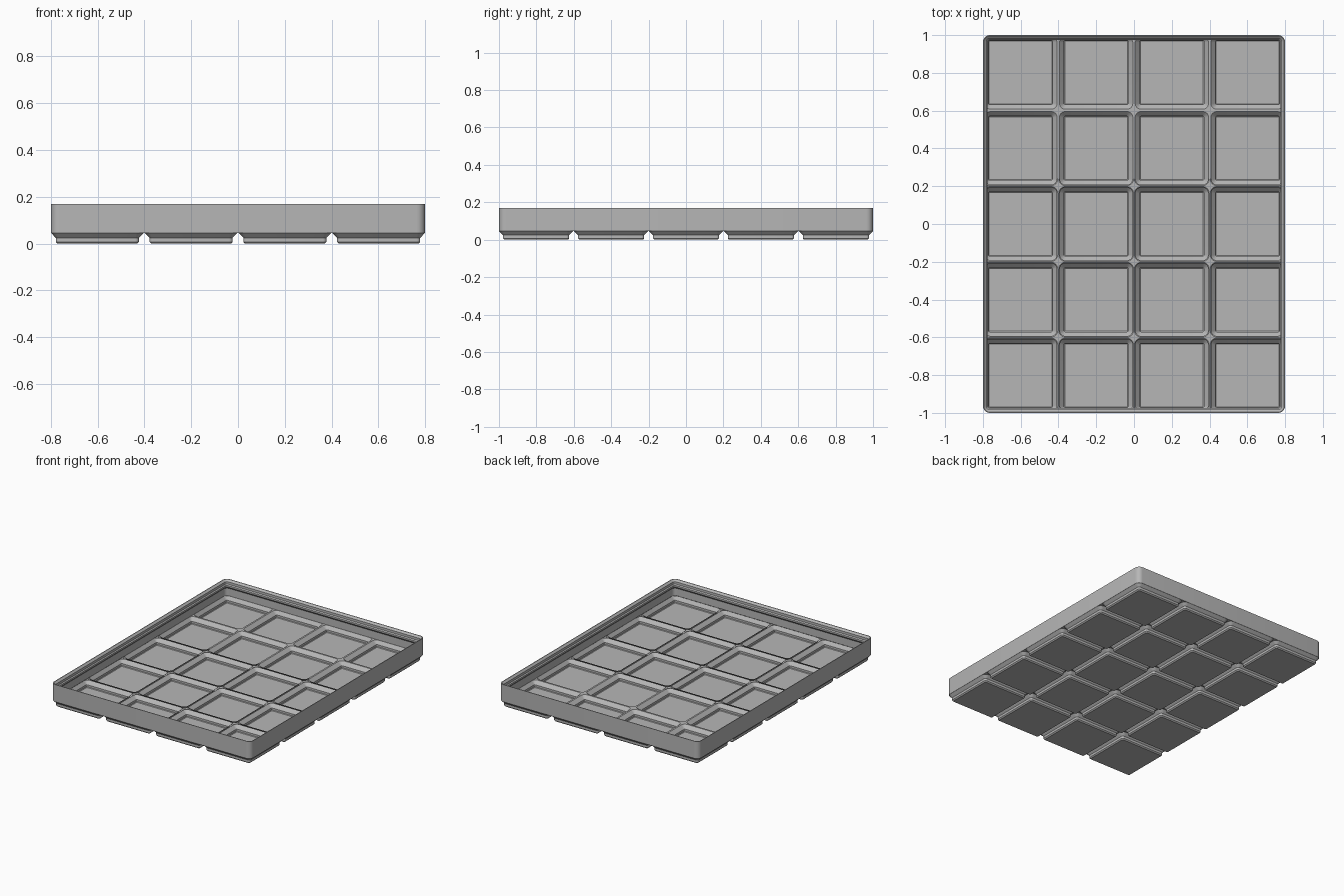
import bpy, bmesh, math

cube = bpy.data.objects.get("Cube")
if cube:
    bpy.data.objects.remove(cube, do_unlink=True)

MM = 2.0 / 209.5            # the tray is laid out in millimetres
COLS, ROWS, PITCH = 4, 5, 42
HALF_X, HALF_Y = COLS * PITCH / 2 - 0.25, ROWS * PITCH / 2 - 0.25
CORNER, WALL = 3.75, 0.95
BASE_Z, RIB_Z = 4.75, 5.5   # underside of the wall, top of the ribs
STEPS = 6                   # segments per rounded corner

grey = bpy.data.materials.new("plain_grey")
grey.use_nodes = True
colour = (0.47, 0.47, 0.47, 1)
grey.diffuse_color = colour
grey.node_tree.nodes["Principled BSDF"].inputs["Base Color"].default_value = colour

bm = bmesh.new()


def ring(x0, x1, y0, y1, radius, z):
    """Rounded rectangle loop of vertices."""
    corners = ((x1, y1, -1, -1), (x0, y1, 1, -1), (x0, y0, 1, 1), (x1, y0, -1, 1))
    verts = []
    for quarter, (x, y, sx, sy) in enumerate(corners):
        for i in range(STEPS + 1):
            a = (quarter + i / STEPS) * math.pi / 2
            verts.append(bm.verts.new(((x + sx * radius + radius * math.cos(a)) * MM,
                                       (y + sy * radius + radius * math.sin(a)) * MM,
                                       z * MM)))
    return verts


def loft(rings):
    for a, b in zip(rings, rings[1:]):
        for i in range(len(a)):
            j = (i + 1) % len(a)
            bm.faces.new((a[i], a[j], b[j], b[i]))


def loop_edges(verts):
    return [bm.edges.get((v, verts[(i + 1) % len(verts)])) for i, v in enumerate(verts)]


def tray_ring(inset, z):
    hx, hy = HALF_X - inset, HALF_Y - inset
    return ring(-hx, hx, -hy, hy, CORNER - inset, z)


def cell_ring(cx, cy, half, radius, z, inset):
    """Cell outline kept inside the tray wall."""
    mx, my = HALF_X - inset, HALF_Y - inset
    return ring(max(cx - half, -mx), min(cx + half, mx),
                max(cy - half, -my), min(cy + half, my), radius, z)


# Outer wall, stacking lip and inner wall: (inset, height)
wall_profile = [(0, BASE_Z), (0, 17.8), (0.5, 17.8), (1.9, 16.5), (1.9, 14.7),
                (2.6, 14), (2.6, 12.8), (WALL, 11.15), (WALL, RIB_Z)]
wall = [tray_ring(*p) for p in wall_profile]
loft(wall)

# Stepped feet and the pockets inside them: (half width, corner radius, height)
foot_profile = [(17.8, 0.8, 0), (18.6, 1.6, 0.8), (18.6, 1.6, 2.6), (20.75, CORNER, BASE_Z)]
pocket_profile = [(17.4, 0.3, 1.0), (17.8, 0.5, 1.4), (17.8, 0.8, 2.95), (20.35, 3.2, RIB_Z)]
under_edges, rib_edges = loop_edges(wall[0]), loop_edges(wall[-1])
for col in range(COLS):
    for row in range(ROWS):
        cx = (col - (COLS - 1) / 2) * PITCH
        cy = (row - (ROWS - 1) / 2) * PITCH
        for profile, inset, edges in ((foot_profile, 0.08, under_edges),
                                      (pocket_profile, WALL + 0.1, rib_edges)):
            rings = [cell_ring(cx, cy, *p, inset) for p in profile]
            loft(rings)
            bm.faces.new(rings[0])
            edges += loop_edges(rings[-1])

# Rib tops and underside between the feet
for edges in (under_edges, rib_edges):
    bmesh.ops.triangle_fill(bm, use_beauty=True, use_dissolve=False,
                            edges=edges, normal=(0, 0, 1))
bmesh.ops.recalc_face_normals(bm, faces=bm.faces[:])

mesh = bpy.data.meshes.new("grid_tray")
bm.to_mesh(mesh)
bm.free()
mesh.materials.append(grey)
tray = bpy.data.objects.new("grid_tray", mesh)
bpy.context.collection.objects.link(tray)

# Smooth corners, crisp edges
bpy.ops.object.select_all(action='DESELECT')
tray.select_set(True)
bpy.context.view_layer.objects.active = tray
bpy.ops.object.shade_smooth_by_angle(angle=math.radians(30))
